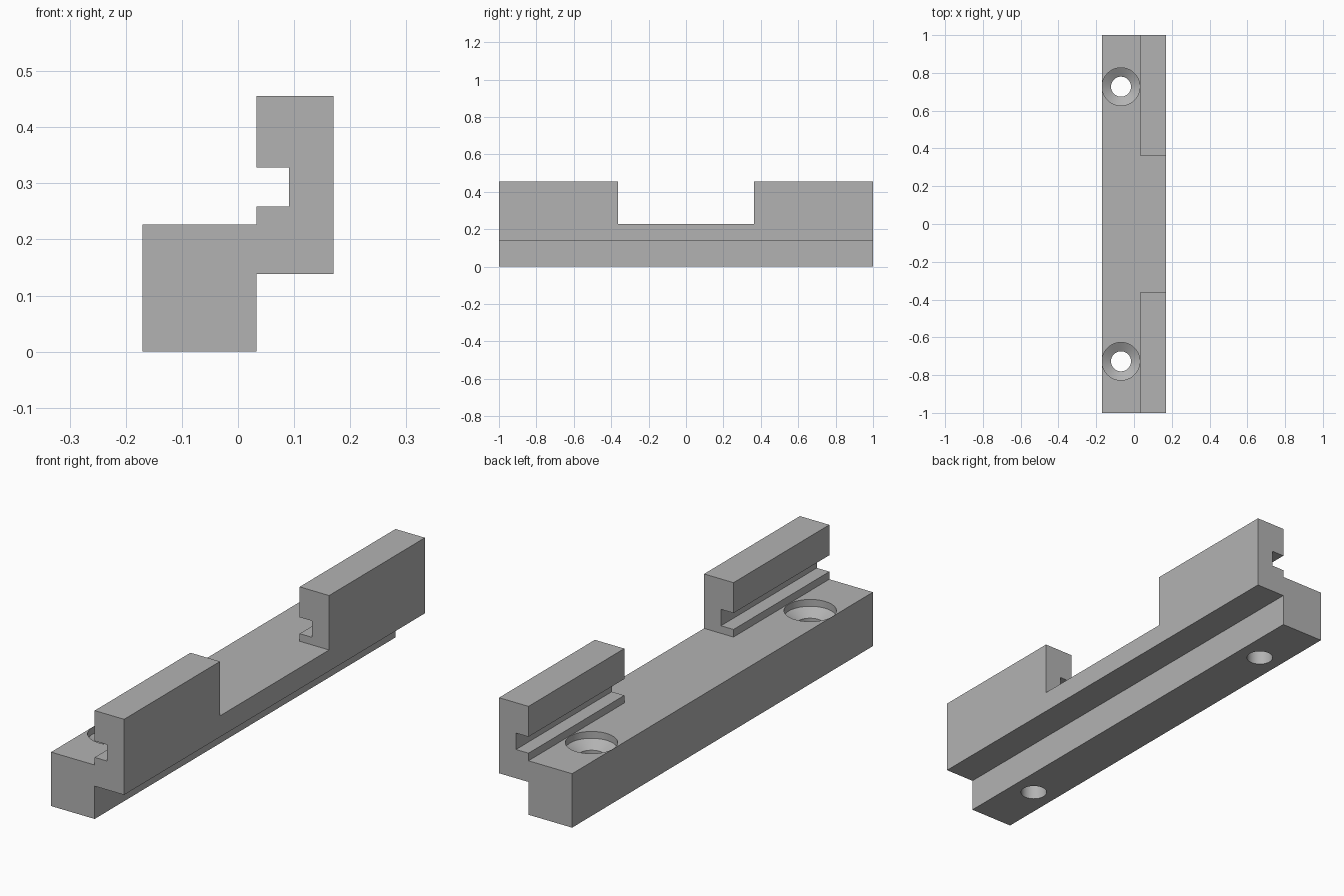
import bpy
import bmesh
import math
from mathutils import Matrix

cube = bpy.data.objects.get("Cube")
if cube:
    bpy.data.objects.remove(cube, do_unlink=True)

LENGTH = 2.0
SHELF_Z = 0.227        # top of the base bar
STEP_X = 0.033         # inner face of the jaws
HOLE_X, HOLE_Y = -0.069, 0.727

grey = bpy.data.materials.new("plain grey")
grey.use_nodes = True
colour = (0.45, 0.45, 0.45, 1)
grey.diffuse_color = colour
grey.node_tree.nodes["Principled BSDF"].inputs["Base Color"].default_value = colour


def make_object(name, bm):
    bmesh.ops.recalc_face_normals(bm, faces=bm.faces)
    mesh = bpy.data.meshes.new(name)
    bm.to_mesh(mesh)
    bm.free()
    mesh.materials.append(grey)
    obj = bpy.data.objects.new(name, mesh)
    bpy.context.collection.objects.link(obj)
    return obj


def extruded(name, profile, length):
    """Extrude an x-z outline along y, centred on y = 0."""
    bm = bmesh.new()
    face = bm.faces.new([bm.verts.new((x, -length / 2, z)) for x, z in profile])
    new = bmesh.ops.extrude_face_region(bm, geom=[face])["geom"]
    verts = [v for v in new if isinstance(v, bmesh.types.BMVert)]
    bmesh.ops.translate(bm, verts=verts, vec=(0, length, 0))
    return make_object(name, bm)


def lathed(name, profile, location, sides=64):
    """Turn a radius-z outline, closed on the axis, around z."""
    bm = bmesh.new()
    verts = [bm.verts.new((r, 0, z)) for r, z in profile]
    edges = [bm.edges.new(pair) for pair in zip(verts, verts[1:])]
    bmesh.ops.spin(bm, geom=verts + edges, axis=(0, 0, 1), cent=(0, 0, 0),
                   angle=math.tau, steps=sides, use_merge=False)
    bmesh.ops.remove_doubles(bm, verts=bm.verts, dist=1e-5)
    bmesh.ops.transform(bm, matrix=Matrix.Translation(location), verts=bm.verts)
    return make_object(name, bm)


# Bar with a raised, slotted jaw along one side
bar = extruded("clamp_bar", [
    (-0.17, 0), (STEP_X, 0), (STEP_X, 0.138), (0.17, 0.138),
    (0.17, 0.456), (STEP_X, 0.456), (STEP_X, 0.328), (0.091, 0.328),
    (0.091, 0.259), (STEP_X, 0.259), (STEP_X, SHELF_Z), (-0.17, SHELF_Z),
], LENGTH)

# Gap that splits the jaw in two
cutters = [extruded("jaw_gap_cutter", [
    (-0.1, SHELF_Z), (0.3, SHELF_Z), (0.3, 0.6), (-0.1, 0.6)], 0.726)]

# Countersunk screw holes
for side in (-1, 1):
    cutters.append(lathed("screw_hole_cutter", [
        (0, -0.1), (0.053, -0.1), (0.053, 0.17), (0.1, 0.198),
        (0.1, 0.3), (0, 0.3)], (HOLE_X, side * HOLE_Y, 0)))

bpy.ops.object.select_all(action="DESELECT")
bar.select_set(True)
bpy.context.view_layer.objects.active = bar
for cutter in cutters:
    cutter.hide_render = True
    mod = bar.modifiers.new("cut", "BOOLEAN")
    mod.operation = "DIFFERENCE"
    mod.solver = "EXACT"
    mod.object = cutter
    bpy.ops.object.modifier_apply(modifier=mod.name)
    bpy.data.objects.remove(cutter, do_unlink=True)

bpy.ops.object.shade_smooth_by_angle(angle=math.radians(25))
